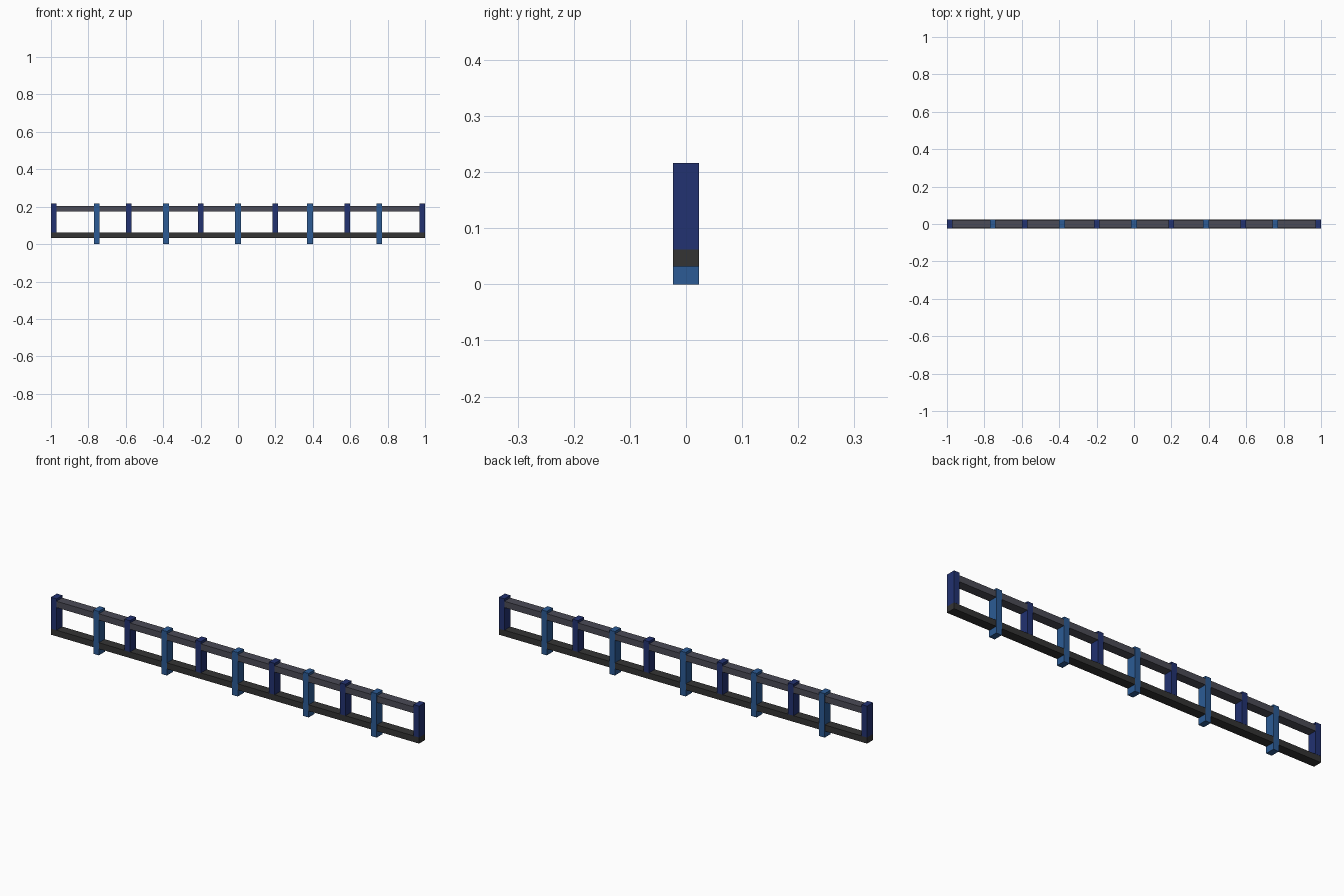
import bpy

if "Cube" in bpy.data.objects:
    bpy.data.objects.remove(bpy.data.objects["Cube"], do_unlink=True)


def material(name, rgb):
    m = bpy.data.materials.new(name)
    m.use_nodes = True
    m.diffuse_color = (*rgb, 1)
    m.node_tree.nodes["Principled BSDF"].inputs["Base Color"].default_value = (*rgb, 1)
    return m


def box(name, x, z, half_depth, mat):
    """Box centred on y = 0, spanning the given x and z ranges."""
    bpy.ops.mesh.primitive_cube_add(size=1, location=(sum(x) / 2, 0, sum(z) / 2))
    ob = bpy.context.object
    ob.name = name
    ob.scale = (x[1] - x[0], 2 * half_depth, z[1] - z[0])
    bpy.ops.object.transform_apply(location=False, rotation=False, scale=True)
    ob.data.materials.append(mat)
    return ob


navy = material("navy blue", (0.016, 0.032, 0.165))
blue = material("mid blue", (0.025, 0.105, 0.300))
charcoal = material("charcoal", (0.034, 0.034, 0.034))
slate = material("slate grey", (0.070, 0.070, 0.093))

POST_DEPTH, RAIL_DEPTH, HALF_W = 0.0232, 0.0226, 0.015
TOP = 0.216

# Horizontal rails
box("bottom_rail", (-1, 1), (0.032, 0.062), POST_DEPTH - 0.0004, charcoal)
box("top_rail", (-0.98, 0.98), (0.173, 0.204), RAIL_DEPTH, slate)

# Short posts standing on the bottom rail
for i, x in enumerate((-0.985, -0.585, -0.2, 0.2, 0.585, 0.985)):
    box(f"short_post_{i + 1}", (x - HALF_W, x + HALF_W), (0.062, TOP), POST_DEPTH, navy)

# Long posts running past the bottom rail to the ground
for i, x in enumerate((-0.755, -0.385, 0, 0.385, 0.755)):
    box(f"long_post_{i + 1}", (x - HALF_W, x + HALF_W), (0, TOP), POST_DEPTH, blue)
